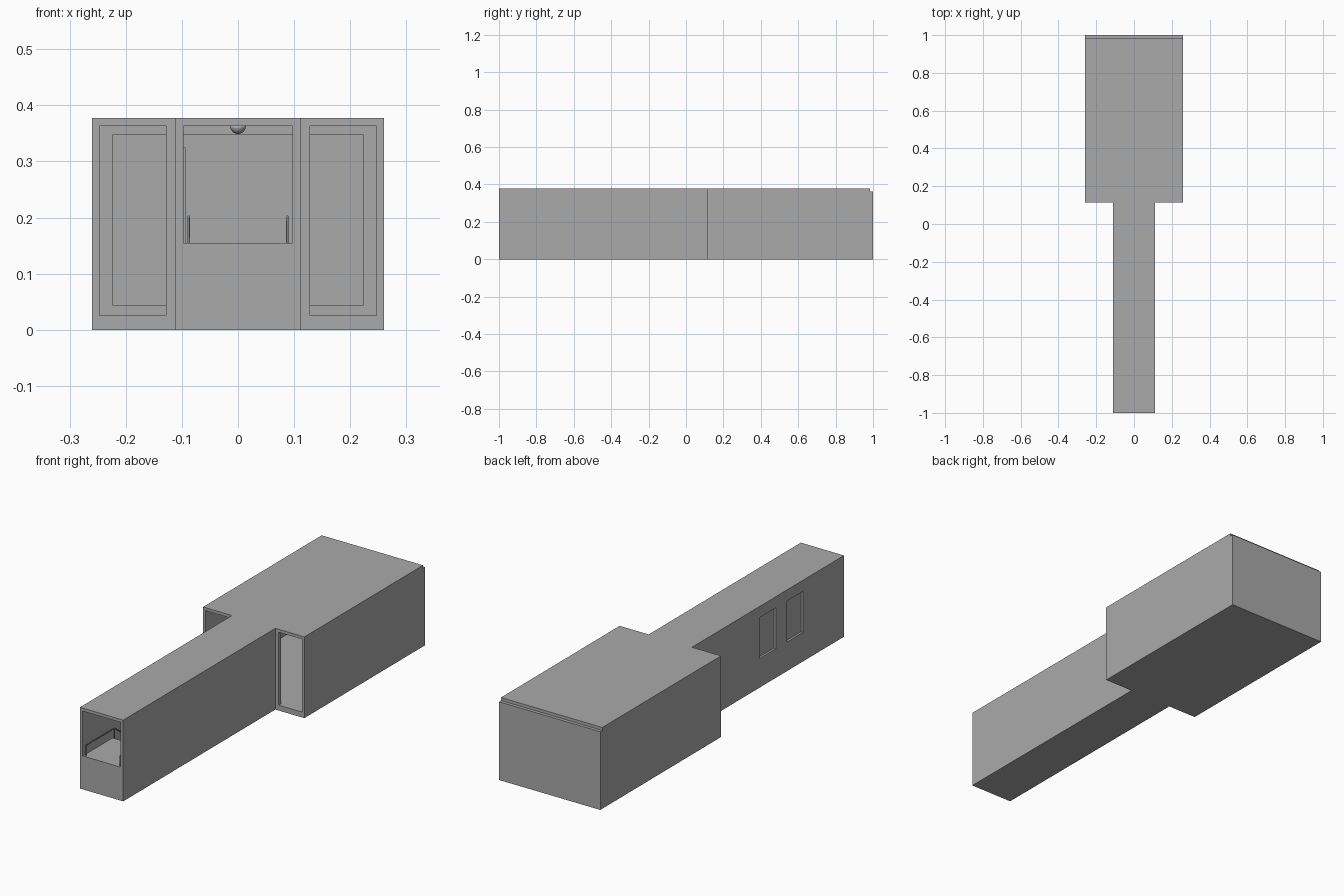
import bpy, bmesh
from mathutils import Vector

cube = bpy.data.objects.get("Cube")
if cube:
    bpy.data.objects.remove(cube, do_unlink=True)


def make_material(name, rgb):
    m = bpy.data.materials.new(name)
    m.use_nodes = True
    m.diffuse_color = (*rgb, 1)
    m.node_tree.nodes["Principled BSDF"].inputs["Base Color"].default_value = (*rgb, 1)
    return m


GREY = make_material("plain grey", (0.4, 0.4, 0.4))


def finish(name, bm):
    mesh = bpy.data.meshes.new(name)
    bm.to_mesh(mesh)
    bm.free()
    ob = bpy.data.objects.new(name, mesh)
    bpy.context.collection.objects.link(ob)
    mesh.materials.append(GREY)
    return ob


def box(name, x, y, z):
    """Box between the given (low, high) limits."""
    bm = bmesh.new()
    bmesh.ops.create_cube(bm, size=1)
    for v in bm.verts:
        v.co = [lim[int(c > 0)] for lim, c in zip((x, y, z), v.co)]
    return finish(name, bm)


def cut(target, *limits):
    """Subtract a box from the target."""
    tool = box("cutter", *limits)
    tool.hide_render = True
    mod = target.modifiers.new("cut", 'BOOLEAN')
    mod.operation, mod.solver, mod.object = 'DIFFERENCE', 'EXACT', tool
    bpy.context.view_layer.objects.active = target
    bpy.ops.object.modifier_apply(modifier=mod.name)
    bpy.data.objects.remove(tool, do_unlink=True)


def sym(w):
    return (-w, w)


FLOOR, CEILING, TOP = 0.025, 0.363, 0.377
PLATFORM, EDGE, JOIN = 0.155, -0.78, 0.115
HALL = sym(0.097)

# Wide room, open at the front on both sides of the corridor
room = box("room_shell", sym(0.26), (JOIN, 0.985), (0, TOP))
cut(room, sym(0.247), (0, 0.965), (FLOOR, CEILING))
cut(room, sym(0.223), (0.9, 1.1), (0.043, 0.348))
box("back_door", sym(0.26), (0.985, 1.0), (0, 0.363))

# Corridor with raised entrance platform
corridor = box("corridor_shell", sym(0.111), (-1, JOIN), (0, TOP))
cut(corridor, HALL, (-1.1, EDGE), (PLATFORM, CEILING))
cut(corridor, HALL, (EDGE - 0.001, 0.2), (FLOOR, CEILING))

# Flange where the corridor meets the room
flange = box("corridor_flange", sym(0.128), (JOIN, JOIN + 0.018), (FLOOR, CEILING))
cut(flange, HALL, (0, 0.2), (FLOOR - 0.01, CEILING + 0.01))

# Recessed doors in the right wall, with their inner panels
for i, y in enumerate((-0.70, -0.50)):
    span = (y, y + 0.118)
    cut(corridor, (-0.2, -0.101), span, (0.135, 0.325))
    box(f"door_panel_{i + 1}", (-0.098, -0.094), span, (0.135, 0.325))

# Steps down from the platform
STEPS, RUN = 5, 0.035
for i in range(STEPS):
    y = EDGE + i * RUN
    top = PLATFORM - (i + 1) * (PLATFORM - FLOOR) / (STEPS + 1)
    box(f"step_{i + 1}", HALL, (y, y + RUN), (FLOOR, top))

# Handrails and posts
END = EDGE + STEPS * RUN
for side, x in (("left", 0.088), ("right", -0.088)):
    curve = bpy.data.curves.new(f"{side}_handrail", 'CURVE')
    curve.dimensions = '3D'
    curve.bevel_depth, curve.bevel_resolution = 0.0022, 1
    curve.use_fill_caps = True
    path = [(-0.99, PLATFORM), (EDGE, PLATFORM), (END, FLOOR)]
    rail = curve.splines.new('POLY')
    rail.points.add(len(path) - 1)
    for p, (y, z) in zip(rail.points, path):
        p.co = (x, y, z + 0.047, 1)
        post = curve.splines.new('POLY')
        post.points.add(1)
        post.points[0].co = (x, y, z, 1)
        post.points[1].co = (x, y, z + 0.047, 1)
    curve.materials.append(GREY)
    bpy.context.collection.objects.link(bpy.data.objects.new(f"{side}_handrail", curve))

# Half-dome ceiling lamps along the corridor
for i in range(4):
    bm = bmesh.new()
    bmesh.ops.create_uvsphere(bm, u_segments=24, v_segments=12, radius=0.014)
    geom = bm.verts[:] + bm.edges[:] + bm.faces[:]
    bmesh.ops.bisect_plane(bm, geom=geom, plane_co=(0, 0, 0), plane_no=(0, 0, 1), clear_outer=True)
    for f in bm.faces:
        f.smooth = True
    lamp = finish(f"ceiling_lamp_{i + 1}", bm)
    lamp.location = Vector((0, -0.85 + i * 0.27, CEILING))
